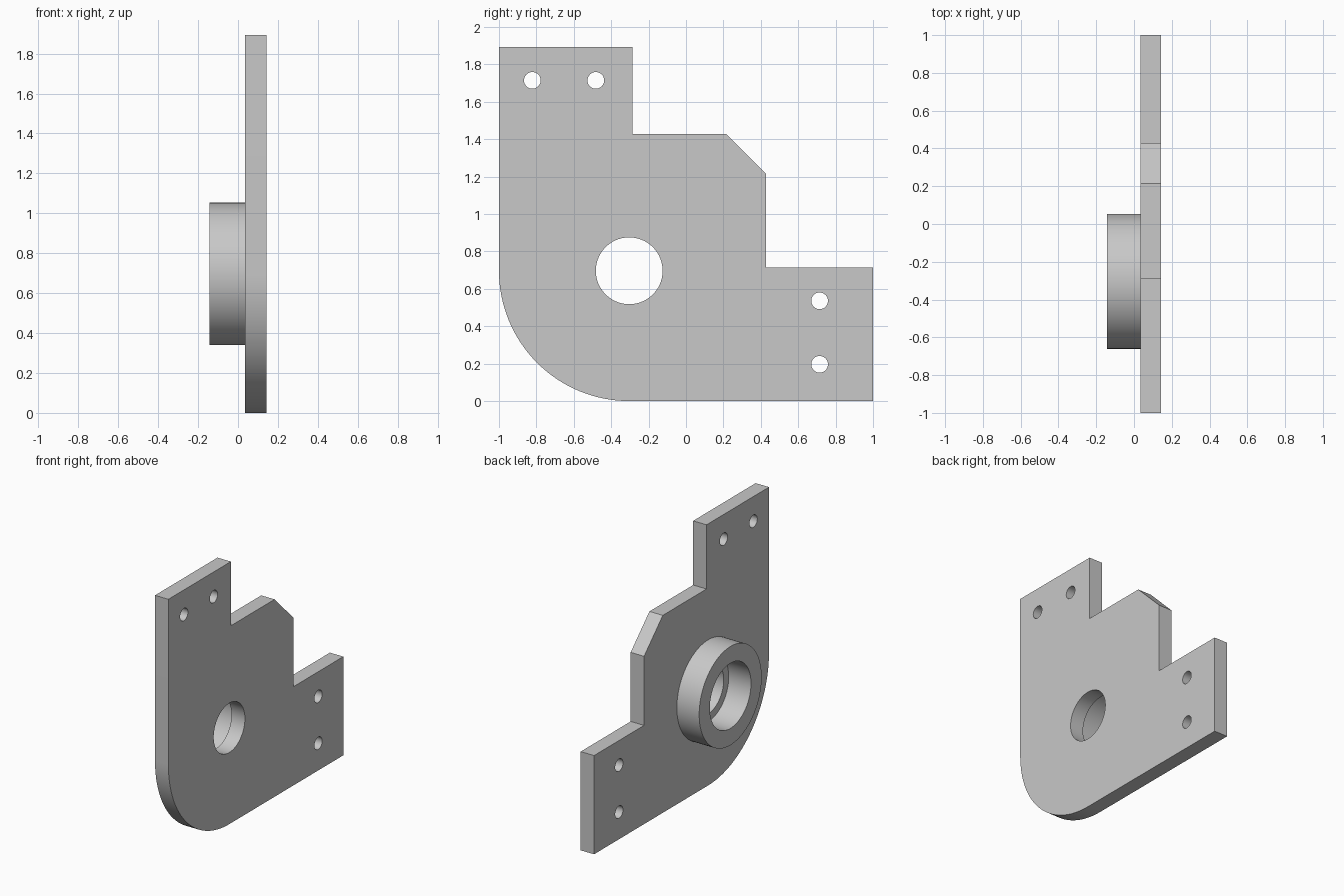
import bpy, bmesh, math
from mathutils import Matrix, Vector

if "Cube" in bpy.data.objects:
    bpy.data.objects.remove(bpy.data.objects["Cube"], do_unlink=True)

# Work in drawing units; the bracket is 56 units long
S = 2 / 56
X_BACK, X_STEP, X_FRONT = -4, 1, 4
AXIS_Y, AXIS_Z, CORNER_R = -8.5, 19.5, 19.5

grey = bpy.data.materials.new("plain grey")
grey.use_nodes = True
grey.diffuse_color = (0.58, 0.58, 0.58, 1)
grey.node_tree.nodes["Principled BSDF"].inputs["Base Color"].default_value = grey.diffuse_color


def make_object(name, bm):
    bmesh.ops.recalc_face_normals(bm, faces=bm.faces)
    bmesh.ops.scale(bm, vec=(S, S, S), verts=bm.verts)
    mesh = bpy.data.meshes.new(name)
    bm.to_mesh(mesh)
    bm.free()
    mesh.materials.append(grey)
    obj = bpy.data.objects.new(name, mesh)
    bpy.context.collection.objects.link(obj)
    return obj


def smooth(obj):
    bpy.ops.object.select_all(action="DESELECT")
    obj.select_set(True)
    bpy.context.view_layer.objects.active = obj
    bpy.ops.object.shade_smooth_by_angle(angle=math.radians(30))


# Mounting plate: stepped outline with one large rounded corner
outline = [(28, 0), (28, 20), (12, 20), (12, 34), (6, 40), (-8, 40), (-8, 53), (-28, 53)]
for i in range(33):
    a = math.pi + i / 32 * math.pi / 2
    outline.append((AXIS_Y + CORNER_R * math.cos(a), AXIS_Z + CORNER_R * math.sin(a)))
bm = bmesh.new()
face = bm.faces.new([bm.verts.new((X_STEP, y, z)) for y, z in outline])
ext = bmesh.ops.extrude_face_region(bm, geom=[face])
bmesh.ops.translate(bm, vec=(X_FRONT - X_STEP, 0, 0),
                    verts=[v for v in ext["geom"] if isinstance(v, bmesh.types.BMVert)])
plate = make_object("mounting_plate", bm)

# Shaft hole and four screw holes
holes = [(AXIS_Y, AXIS_Z, 5, 96), (-23, 48, 1.25, 32), (-13.5, 48, 1.25, 32),
         (20, 15, 1.25, 32), (20, 5.5, 1.25, 32)]
bm = bmesh.new()
for y, z, r, sides in holes:
    place = Matrix.Translation((2.5, y, z)) @ Matrix.Rotation(math.pi / 2, 4, "Y")
    bmesh.ops.create_cone(bm, cap_ends=True, segments=sides, radius1=r, radius2=r,
                          depth=6, matrix=place)
cutter = make_object("hole_cutter", bm)
cutter.hide_render = True
cut = plate.modifiers.new("holes", "BOOLEAN")
cut.operation, cut.solver, cut.object = "DIFFERENCE", "EXACT", cutter
bpy.context.view_layer.objects.active = plate
bpy.ops.object.modifier_apply(modifier="holes")
bpy.data.objects.remove(cutter, do_unlink=True)
smooth(plate)

# Bearing boss: ring turned about the shaft axis, with a wide bore
bm = bmesh.new()
section = [(X_STEP, 6.6), (X_BACK, 6.6), (X_BACK, 10), (X_STEP, 10)]
ring = [bm.verts.new((x, AXIS_Y, AXIS_Z + r)) for x, r in section]
edges = [bm.edges.new((ring[i], ring[i + 1])) for i in range(3)]
bmesh.ops.spin(bm, geom=ring + edges, cent=Vector((0, AXIS_Y, AXIS_Z)), axis=(1, 0, 0),
               angle=2 * math.pi, steps=96, use_merge=True)
bmesh.ops.remove_doubles(bm, verts=bm.verts, dist=0.001)
# Orient the open ring outward from its own section
boss = make_object("bearing_boss", bm)
bm = bmesh.new()
bm.from_mesh(boss.data)
back = [f for f in bm.faces if abs(f.normal.x) > 0.9]
if back[0].normal.x > 0:
    bmesh.ops.reverse_faces(bm, faces=bm.faces)
bm.to_mesh(boss.data)
bm.free()
smooth(boss)
